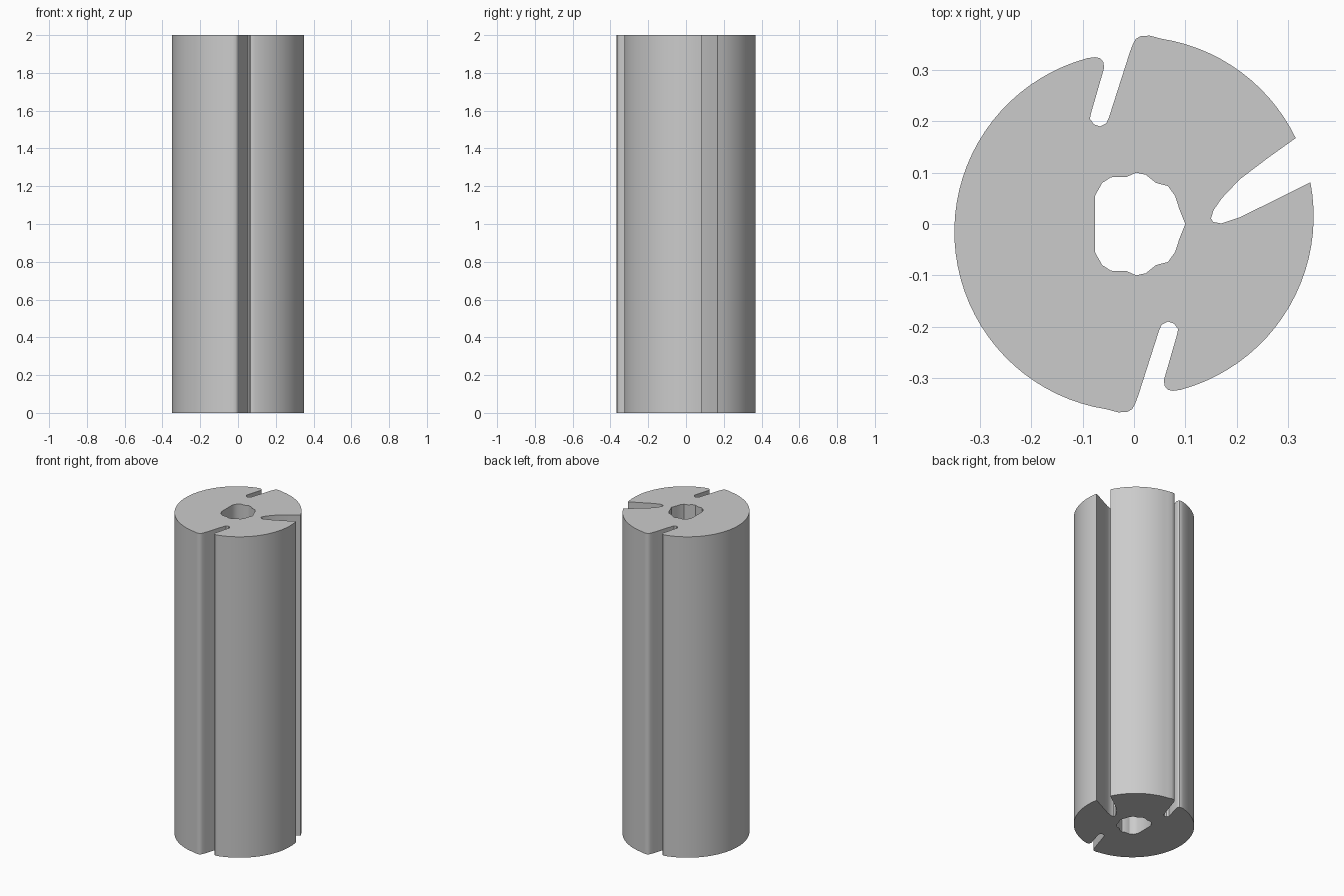
import bpy
import bmesh
from math import radians, cos, sin
from mathutils import Vector

HEIGHT = 2.0
RADIUS = 0.35

cube = bpy.data.objects.get("Cube")
if cube:
    bpy.data.objects.remove(cube, do_unlink=True)


def arc(cy, start, end, steps):
    """Points on one of the two slightly offset half rounds."""
    angles = [radians(start + (end - start) * i / steps) for i in range(steps + 1)]
    return [(RADIUS * cos(a), cy + RADIUS * sin(a)) for a in angles]


def turned(points):
    """Half turn about the axis."""
    return [(-x, -y) for x, y in points]


# Narrow slot with a rounded bottom and rounded lips
slot = [(0.03, 0.367), (0.013, 0.366), (0.004, 0.361), (-0.002, 0.351),
        (-0.008, 0.335), (-0.049, 0.207), (-0.054, 0.196), (-0.066, 0.19),
        (-0.078, 0.194), (-0.086, 0.205), (-0.084, 0.215), (-0.058, 0.305),
        (-0.060, 0.316), (-0.066, 0.323), (-0.076, 0.325)]

# Flared slot on the left side, from its lower lip inward and out again
flare = [(0.265, 0.042), (0.206, 0.013), (0.17, 0.001), (0.154, 0.004),
         (0.15, 0.011), (0.155, 0.027), (0.171, 0.05), (0.206, 0.087),
         (0.26, 0.128)]

outline = (arc(0.015, 25.8, 81, 14) + slot
           + arc(-0.015, 105, 261, 38) + turned(slot)
           + arc(0.015, -75, 10.9, 21) + flare)

# Scalloped bore with one flat side
upper_bore = [(0.088, 0.03), (0.08, 0.055), (0.066, 0.074), (0.043, 0.08),
              (0.023, 0.096), (0.004, 0.1), (-0.014, 0.092), (-0.045, 0.091),
              (-0.062, 0.08), (-0.076, 0.055)]
bore = [(0.1, 0.0)] + upper_bore + [(x, -y) for x, y in reversed(upper_bore)]

# Fill the cross-section around the bore and extrude it
bm = bmesh.new()
edges = []
for loop in (outline, bore):
    verts = [bm.verts.new((x, y, 0.0)) for x, y in loop]
    edges += [bm.edges.new((v, verts[i - 1])) for i, v in enumerate(verts)]
bmesh.ops.triangle_fill(bm, use_beauty=True, edges=edges, normal=Vector((0, 0, 1)))
result = bmesh.ops.extrude_face_region(bm, geom=bm.faces[:], use_keep_orig=True)
top = [g for g in result["geom"] if isinstance(g, bmesh.types.BMVert)]
bmesh.ops.translate(bm, verts=top, vec=(0, 0, HEIGHT))
bmesh.ops.recalc_face_normals(bm, faces=bm.faces[:])

mesh = bpy.data.meshes.new("slotted_cylinder")
bm.to_mesh(mesh)
bm.free()
body = bpy.data.objects.new("slotted_cylinder", mesh)
bpy.context.collection.objects.link(body)

# Plain grey material
grey = bpy.data.materials.new("grey")
grey.use_nodes = True
colour = (0.6, 0.6, 0.6, 1.0)
grey.diffuse_color = colour
grey.node_tree.nodes["Principled BSDF"].inputs["Base Color"].default_value = colour
mesh.materials.append(grey)

# Smooth rounds, crisp rims
bpy.ops.object.select_all(action="DESELECT")
body.select_set(True)
bpy.context.view_layer.objects.active = body
bpy.ops.object.shade_smooth_by_angle(angle=radians(30))
